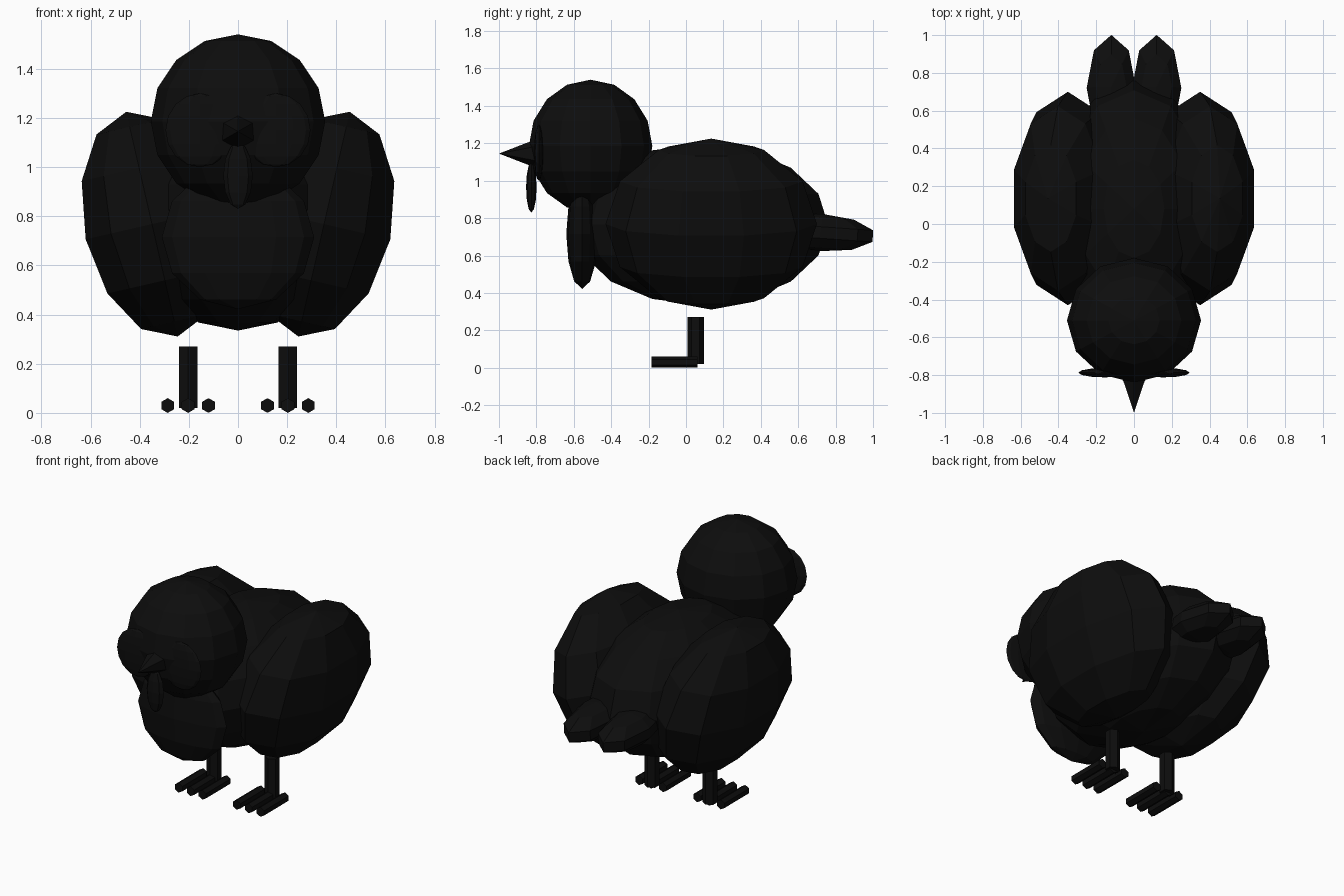
import bpy
import bmesh
from math import atan2, pi, radians
from mathutils import Matrix, Vector

default_cube = bpy.data.objects.get("Cube")
if default_cube:
    bpy.data.objects.remove(default_cube, do_unlink=True)

black = bpy.data.materials.new("soft black")
black.use_nodes = True
colour = (0.004, 0.004, 0.004, 1)
black.diffuse_color = colour
black.node_tree.nodes["Principled BSDF"].inputs["Base Color"].default_value = colour


def finish(name, bm, centre, scale, rotation=None):
    """Turn a unit shape so that one corner lies on +y, then scale, tilt and place it."""
    corner = max(bm.verts, key=lambda v: v.co.xy.length).co
    turn = Matrix.Rotation(pi / 2 - atan2(corner.y, corner.x), 4, "Z")
    place = Matrix.Translation(centre) @ (rotation or Matrix())
    bm.transform(place @ Matrix.Diagonal((*scale, 1)) @ turn)
    mesh = bpy.data.meshes.new(name)
    bm.to_mesh(mesh)
    bm.free()
    mesh.materials.append(black)
    obj = bpy.data.objects.new(name, mesh)
    bpy.context.collection.objects.link(obj)
    return obj


def ellipsoid(name, centre, radii, segments, rings, rotation=None):
    bm = bmesh.new()
    bmesh.ops.create_uvsphere(bm, u_segments=segments, v_segments=rings, radius=1)
    return finish(name, bm, centre, radii, rotation)


def prism(name, centre, scale, rotation=None, tip=1):
    """Six-sided unit prism, or a cone when the tip radius is zero."""
    bm = bmesh.new()
    bmesh.ops.create_cone(bm, cap_ends=True, segments=6, radius1=1, radius2=tip, depth=1)
    return finish(name, bm, centre, scale, rotation)


forward = Matrix.Rotation(radians(90), 4, "X")

# Body, chest and head
ellipsoid("body", (0, 0.08, 0.765), (0.42, 0.68, 0.43), 12, 8)
ellipsoid("chest", (0, -0.555, 0.715), (0.31, 0.085, 0.293), 12, 6)
ellipsoid("head", (0, -0.51, 1.185), (0.355, 0.33, 0.355), 12, 8)

# Beak and wattle
prism("beak", (0, -0.89, 1.145), (0.085, 0.085, 0.22), forward, tip=0)
ellipsoid("wattle", (0, -0.827, 0.965), (0.06, 0.028, 0.135), 8, 6)

for side, label in ((1, "left"), (-1, "right")):
    # Flat eye patch
    ellipsoid(f"{label}_eye_patch", (side * 0.155, -0.787, 1.15), (0.14, 0.025, 0.15), 12, 8)

    # Wing leaning outwards at the top
    lean = Matrix.Rotation(side * radians(12.9), 4, "Y")
    ellipsoid(f"{label}_wing", (side * 0.35, 0.135, 0.768), (0.291, 0.565, 0.469), 10, 6, lean)

    # Tail feather drooping slightly
    droop = Matrix.Rotation(radians(-4), 4, "X")
    ellipsoid(f"{label}_tail_feather", (side * 0.12, 0.72, 0.723), (0.137, 0.294, 0.1), 8, 5, droop)

    # Leg and three toes
    foot = Vector((side * 0.203, -0.062, 0.03))
    prism(f"{label}_leg", (foot.x, 0.052, 0.145), (0.043, 0.043, 0.25))
    for toe in (-1, 0, 1):
        prism(f"{label}_toe_{toe + 2}", foot + Vector((toe * 0.083, 0, 0)),
              (0.03, 0.03, 0.246), forward)
